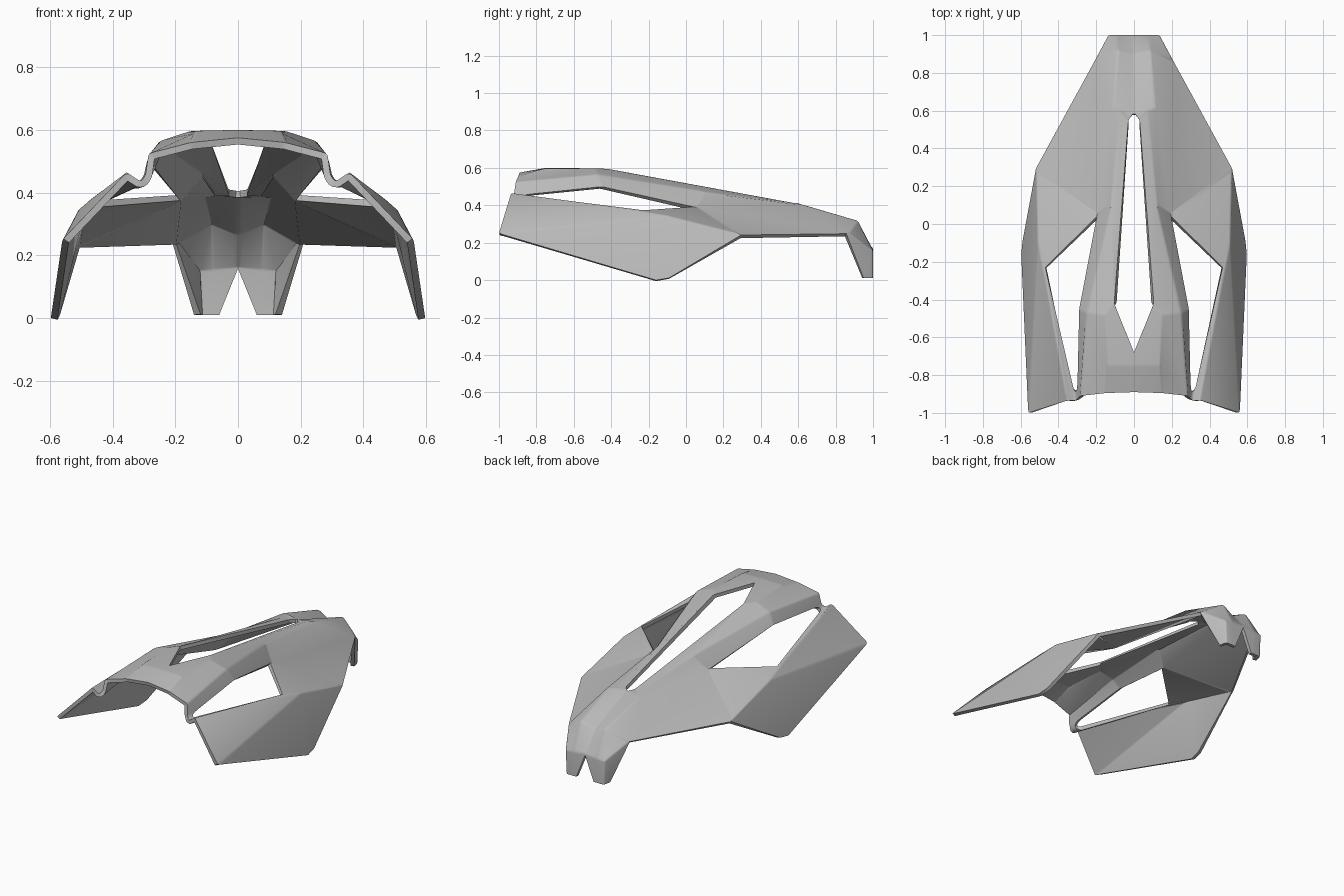
import bpy, bmesh, math

cube = bpy.data.objects.get("Cube")
if cube:
    bpy.data.objects.remove(cube, do_unlink=True)

# One flat grey for the whole shell
grey = bpy.data.materials.new("mid grey")
grey.use_nodes = True
colour = (0.5, 0.5, 0.5, 1)
grey.diffuse_color = colour
grey.node_tree.nodes["Principled BSDF"].inputs["Base Color"].default_value = colour

bm = bmesh.new()


def point(x, y, z):
    return bm.verts.new((x, y, z))


def panel(*corners):
    bm.faces.new(corners)


# Centre line of the left half
nose = point(0, -.89, .575)
brow = point(0, -.75, .6)
slot_front = point(0, -.68, .6)
slot_back = point(0, .59, .405)
spine = point(0, .9, .285)
fork = point(0, 1, .17)

# Hood around the centre slot
lip = point(.15, -.895, .56)
dome = point(.14, -.75, .597)
crown = point(.15, -.48, .597)
slot_side = point(.105, -.42, .595)
slot_end = point(.03, .55, .41)
cheek = point(.285, -.91, .525)
rail = point(.25, -.47, .565)
panel(nose, lip, dome, brow)
panel(brow, dome, crown, slot_side, slot_front)
panel(lip, cheek, rail, crown, dome)

# Rail between the centre slot and the side opening
rail_mid = point(.12, .1, .475)
rail_end = point(.07, .6, .41)
groove = point(.295, -.92, .455)
groove_in = point(.3, -.88, .455)
sill = point(.29, -.45, .5)
hole_back = point(.195, .05, .39)
valley = point(.11, .62, .405)
panel(slot_side, crown, rail, rail_mid)
panel(slot_side, rail_mid, rail_end, slot_end)
panel(cheek, groove, groove_in, sill, rail)
panel(rail, sill, hole_back, rail_mid)
panel(rail_mid, hole_back, valley, rail_end)

# Wing, joined to the hood by a narrow gutter
gutter = point(.31, -.935, .435)
gutter_in = point(.315, -.89, .435)
wing = point(.355, -.935, .465)
hole_out = point(.465, -.3, .385)
bend = point(.51, -.1, .345)
tip = point(.56, -1, .25)
keel = point(.597, -.16, 0)
keel_back = point(.59, -.09, .012)
notch = point(.515, .28, .25)
panel(groove, gutter, gutter_in, groove_in)
panel(gutter, wing, hole_out, gutter_in)
panel(wing, tip, bend)
panel(wing, bend, hole_out)
panel(tip, keel, bend)
panel(keel, keel_back, bend)
panel(keel_back, notch, bend)
panel(hole_out, bend, hole_back)
panel(hole_back, bend, notch)

# Rear side panel and spine
edge = point(.205, .87, .25)
ridge = point(.085, .92, .32)
step = point(.08, 1, .16)
panel(hole_back, notch, edge, valley)
panel(valley, edge, ridge)
panel(slot_back, slot_end, rail_end, valley)
panel(slot_back, valley, ridge, spine)
panel(spine, ridge, step, fork)

# Tail tab
corner = point(.135, 1, .16)
tab_in = point(.06, 1, .01)
tab_out = point(.13, 1, .01)
tab_side = point(.14, .95, .01)
panel(ridge, edge, corner, step)
panel(fork, step, corner, tab_out, tab_in)
panel(corner, edge, tab_side, tab_out)

# Turn the outside of the sheet upward
bmesh.ops.recalc_face_normals(bm, faces=bm.faces)
bm.normal_update()
if sum(f.normal.z for f in bm.faces) < 0:
    bmesh.ops.reverse_faces(bm, faces=bm.faces)

mesh = bpy.data.meshes.new("body_shell")
bm.to_mesh(mesh)
bm.free()
mesh.materials.append(grey)
shell = bpy.data.objects.new("body_shell", mesh)
bpy.context.collection.objects.link(shell)
bpy.context.view_layer.objects.active = shell
shell.select_set(True)

# Mirror, soften the creases, then give the panel its thickness
mirror = shell.modifiers.new("mirror", "MIRROR")
mirror.use_clip = True
soften = shell.modifiers.new("soft_creases", "BEVEL")
soften.width = 0.02
soften.segments = 3
soften.limit_method = "ANGLE"
soften.angle_limit = math.radians(12)
skin = shell.modifiers.new("thickness", "SOLIDIFY")
skin.thickness = 0.022
skin.offset = -1
for name in ("mirror", "soft_creases", "thickness"):
    bpy.ops.object.modifier_apply(modifier=name)
bpy.ops.object.shade_smooth_by_angle(angle=math.radians(35))
